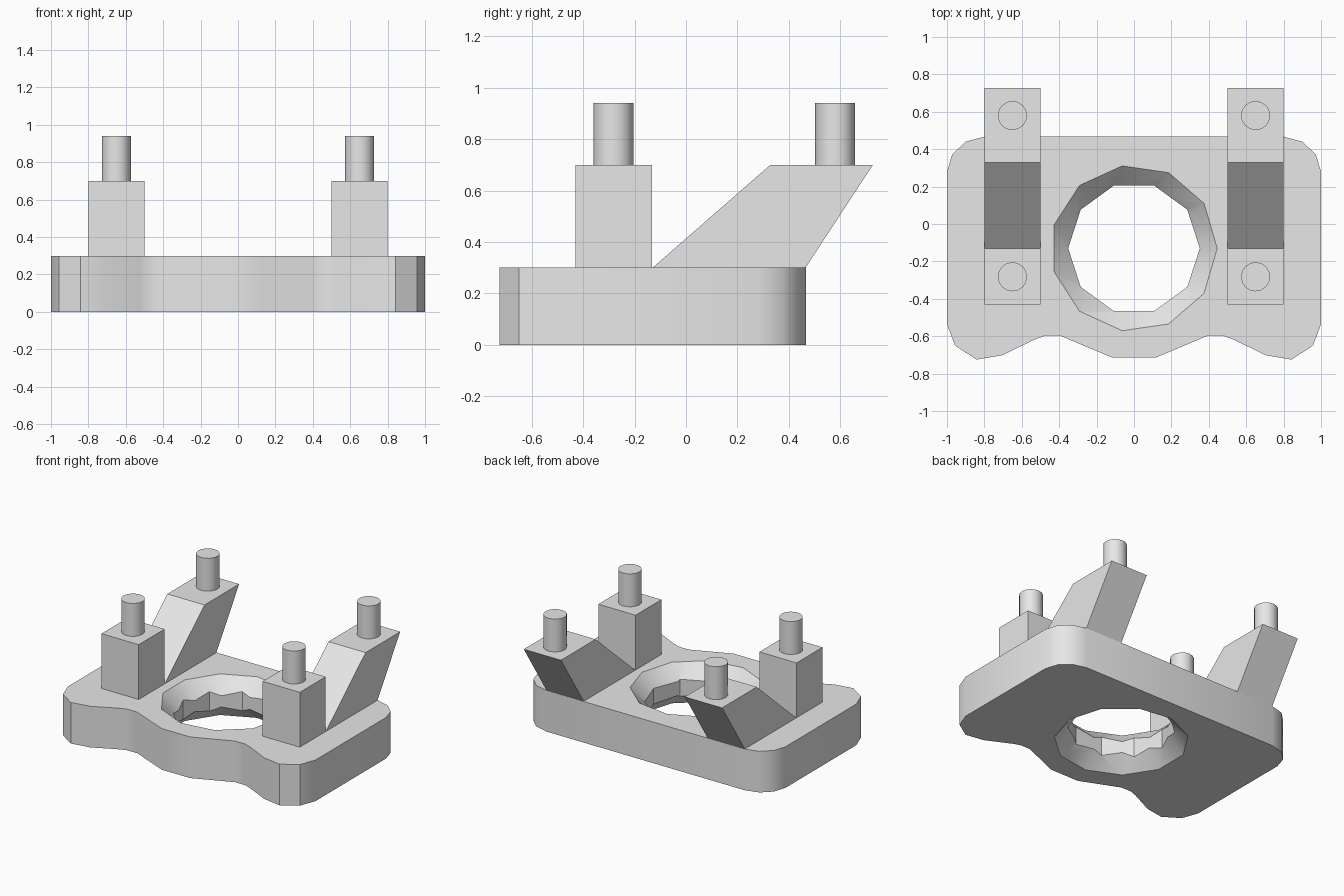
import bpy, bmesh, math

if "Cube" in bpy.data.objects:
    bpy.data.objects.remove(bpy.data.objects["Cube"])

grey = bpy.data.materials.new("light grey")
grey.use_nodes = True
grey.diffuse_color = (0.8, 0.8, 0.8, 1)
grey.node_tree.nodes["Principled BSDF"].inputs["Base Color"].default_value = (0.8, 0.8, 0.8, 1)

PLATE_TOP = 0.3
LEG_TOP = 0.7


def finish(bm, name):
    bmesh.ops.recalc_face_normals(bm, faces=bm.faces)
    mesh = bpy.data.meshes.new(name)
    bm.to_mesh(mesh)
    bm.free()
    mesh.materials.append(grey)
    obj = bpy.data.objects.new(name, mesh)
    bpy.context.collection.objects.link(obj)
    return obj


def extrude(name, points, direction):
    """Closed profile swept along a direction."""
    bm = bmesh.new()
    face = bm.faces.new([bm.verts.new(p) for p in points])
    ext = bmesh.ops.extrude_face_region(bm, geom=[face])
    moved = [v for v in ext["geom"] if isinstance(v, bmesh.types.BMVert)]
    bmesh.ops.translate(bm, verts=moved, vec=direction)
    return finish(bm, name)


def lathe(name, rings, sides, x, y):
    """Stack of polygon rings given as (radius, height), capped at both ends."""
    bm = bmesh.new()
    loops = []
    for r, z in rings:
        angles = [2 * math.pi * i / sides for i in range(sides)]
        loops.append([bm.verts.new((x + r * math.cos(a), y + r * math.sin(a), z)) for a in angles])
    for low, high in zip(loops, loops[1:]):
        for i in range(sides):
            j = (i + 1) % sides
            bm.faces.new((low[i], low[j], high[j], high[i]))
    bm.faces.new(loops[0])
    bm.faces.new(loops[-1])
    return finish(bm, name)


def smooth(obj):
    bpy.ops.object.select_all(action="DESELECT")
    obj.select_set(True)
    bpy.context.view_layer.objects.active = obj
    bpy.ops.object.shade_smooth_by_angle(angle=math.radians(30))


# Base plate with rounded corners and a wavy front edge
half = [(0.115, -0.715), (0.395, -0.597), (0.475, -0.597), (0.53, -0.617),
        (0.705, -0.702), (0.842, -0.725), (0.957, -0.65), (1, -0.535),
        (1, 0.28), (0.972, 0.372), (0.9, 0.44), (0.8, 0.467)]
outline = half + [(-x, y) for x, y in reversed(half)]
plate = extrude("base_plate", [(x, y, 0) for x, y in outline], (0, 0, PLATE_TOP))

# Central bore, countersunk from both sides
RIM, DEPTH, OVER = 0.445, 0.14, 0.02
cutters = [
    lathe("bore_cutter", [(0.352, -0.1), (0.352, 0.4)], 10, 0, -0.13),
    lathe("upper_countersink_cutter",
          [(RIM - DEPTH, PLATE_TOP - DEPTH), (RIM + OVER, PLATE_TOP + OVER)], 11, 0, -0.13),
    lathe("lower_countersink_cutter",
          [(RIM + OVER, -OVER), (RIM - DEPTH, DEPTH)], 11, 0, -0.13),
]
bpy.context.view_layer.objects.active = plate
for cutter in cutters:
    mod = plate.modifiers.new("cut", "BOOLEAN")
    mod.operation = "DIFFERENCE"
    mod.solver = "EXACT"
    mod.object = cutter
    bpy.ops.object.modifier_apply(modifier=mod.name)
    bpy.data.objects.remove(cutter)
smooth(plate)

# Legs and pins on both sides
front_profile = [(-0.43, PLATE_TOP), (-0.132, PLATE_TOP), (-0.132, LEG_TOP), (-0.43, LEG_TOP)]
back_profile = [(-0.13, PLATE_TOP), (0.465, PLATE_TOP), (0.727, LEG_TOP), (0.328, LEG_TOP)]
for side, sign in (("left", 1), ("right", -1)):
    for end, profile, pin_y in (("front", front_profile, -0.282), ("back", back_profile, 0.58)):
        extrude(f"{end}_{side}_leg", [(sign * 0.5, y, z) for y, z in profile], (sign * 0.3, 0, 0))
        smooth(lathe(f"{end}_{side}_pin", [(0.078, LEG_TOP), (0.078, 0.94)], 16, sign * 0.65, pin_y))
